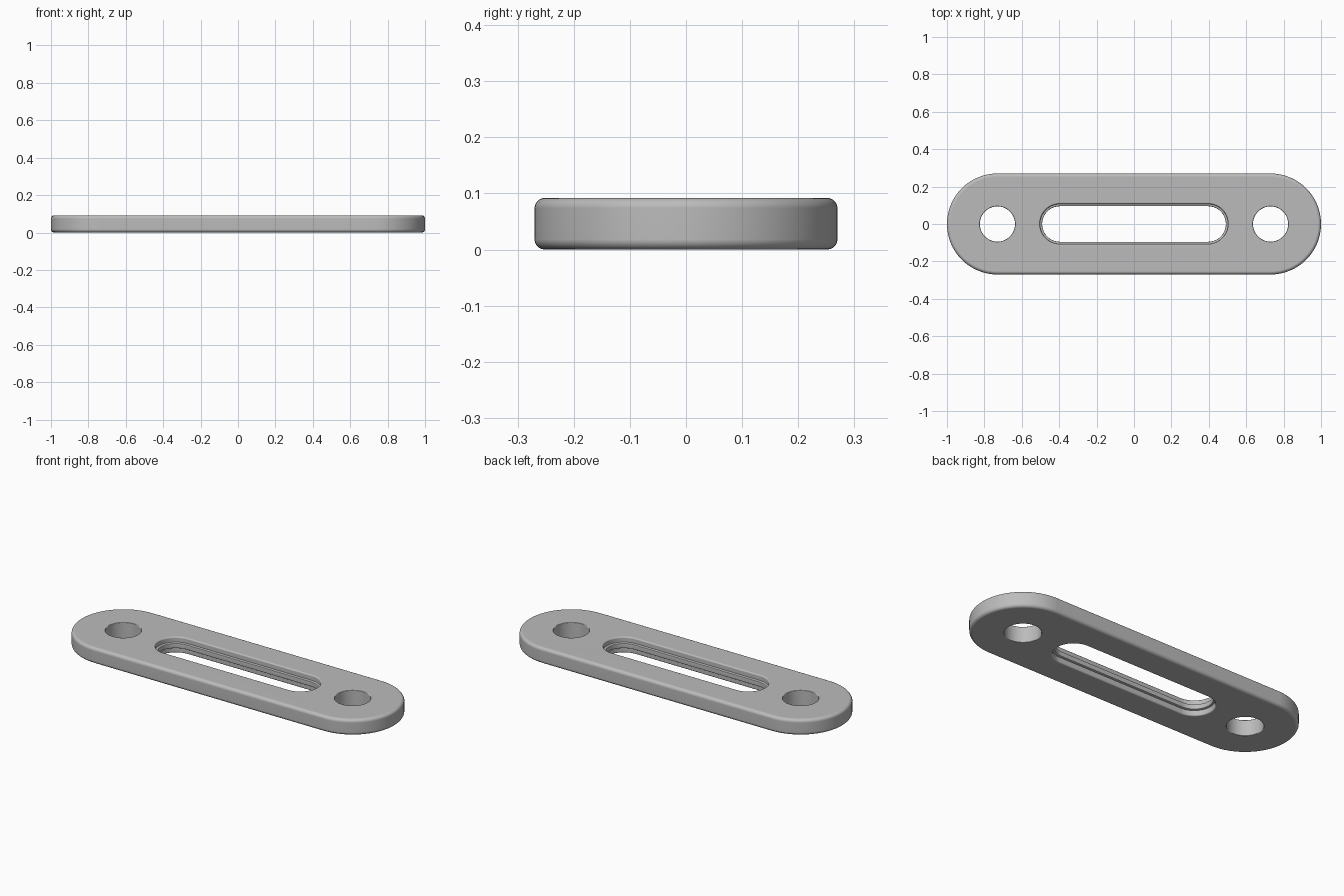
import bpy, bmesh
from math import sin, cos, pi

if "Cube" in bpy.data.objects:
    bpy.data.objects.remove(bpy.data.objects["Cube"], do_unlink=True)

HEIGHT = 0.092
END_X = 0.73        # centre of the rounded ends and of the bolt holes
STEPS = 32          # segments per half circle

grey = bpy.data.materials.new("satin grey")
grey.use_nodes = True
grey.diffuse_color = (0.5, 0.5, 0.5, 1)
grey.node_tree.nodes["Principled BSDF"].inputs["Base Color"].default_value = (0.5, 0.5, 0.5, 1)


def outline(half, r, cx=0.0):
    """Stadium outline; a plain circle when half is zero."""
    pts = []
    for side in (1, -1):
        for i in range(STEPS + (1 if half else 0)):
            a = -pi / 2 + pi * i / STEPS
            pts.append((cx + side * (half + r * cos(a)), side * r * sin(a)))
    return pts


def loft(name, profile, half, cx=0.0):
    """Solid from stacked outlines; profile lists (radius, z) going up."""
    bm = bmesh.new()
    rings = [[bm.verts.new((x, y, z)) for x, y in outline(half, r, cx)]
             for r, z in profile]
    for low, high in zip(rings, rings[1:]):
        for i in range(len(low)):
            j = (i + 1) % len(low)
            bm.faces.new((low[i], low[j], high[j], high[i]))
    bm.faces.new(rings[0][::-1])
    bm.faces.new(rings[-1])
    bmesh.ops.recalc_face_normals(bm, faces=bm.faces)
    mesh = bpy.data.meshes.new(name)
    bm.to_mesh(mesh)
    bm.free()
    mesh.materials.append(grey)
    obj = bpy.data.objects.new(name, mesh)
    bpy.context.collection.objects.link(obj)
    return obj


def mirrored(lower):
    """Complete a lower half profile with its reflection about mid height."""
    return lower + [(r, HEIGHT - z) for r, z in reversed(lower)]


def fillet(r, size, sign, n=5):
    """Rounded bottom edge: sign -1 for an outer edge, 1 for an opening."""
    return [(r + sign * size * (1 - sin(pi / 2 * i / n)),
             size * (1 - cos(pi / 2 * i / n))) for i in range(n + 1)]


# Plate body with rounded rims
plate = loft("slotted_plate", mirrored(fillet(0.27, 0.018, -1)), END_X)

# Long slot with a thin rib running around the middle of its wall
slot_lower = [(0.115, -0.03)] + fillet(0.107, 0.008, 1) + [
    (0.107, 0.030), (0.099, 0.031), (0.096, 0.033), (0.095, 0.036)]
cutters = [loft("slot_cutter", mirrored(slot_lower), 0.396)]

# Bolt hole at each end
hole_lower = [(0.098, -0.03)] + fillet(0.094, 0.004, 1, 3)
for label, side in (("left", 1), ("right", -1)):
    cutters.append(loft(label + "_hole_cutter", mirrored(hole_lower), 0, side * END_X))

# Cut the openings
for cutter in cutters:
    mod = plate.modifiers.new(cutter.name, "BOOLEAN")
    mod.operation = "DIFFERENCE"
    mod.solver = "EXACT"
    mod.object = cutter
    cutter.hide_render = True

bpy.ops.object.select_all(action="DESELECT")
plate.select_set(True)
bpy.context.view_layer.objects.active = plate
for mod in list(plate.modifiers):
    bpy.ops.object.modifier_apply(modifier=mod.name)
for cutter in cutters:
    bpy.data.objects.remove(cutter, do_unlink=True)

# Smooth rims while the broad faces stay flat
bpy.ops.object.shade_smooth_by_angle(angle=pi / 5)
weighted = plate.modifiers.new("flat_faces", "WEIGHTED_NORMAL")
weighted.keep_sharp = True
